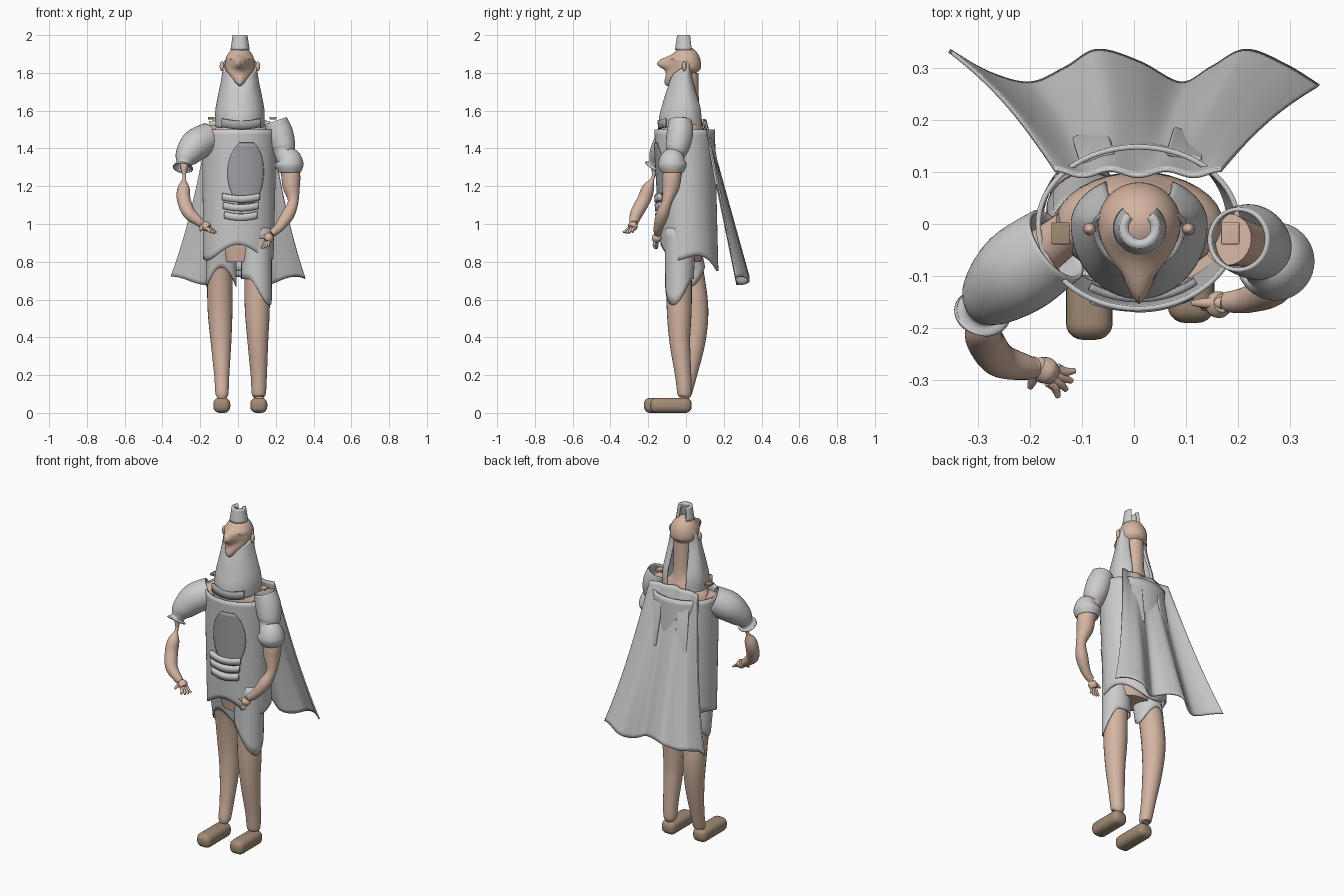
import bpy, bmesh
from math import sin, cos, pi, radians, exp
from mathutils import Vector

if "Cube" in bpy.data.objects:
    bpy.data.objects.remove(bpy.data.objects["Cube"])


def material(name, rgb):
    m = bpy.data.materials.new(name)
    m.diffuse_color = (*rgb, 1)
    m.use_nodes = True
    m.node_tree.nodes["Principled BSDF"].inputs["Base Color"].default_value = m.diffuse_color
    return m


SKIN = material("skin", (0.66, 0.46, 0.36))
SHOE = material("shoe_brown", (0.36, 0.26, 0.18))
DARK = material("dark_grey", (0.36, 0.37, 0.39))


def finish(name, bm, mat=None, thick=0):
    bmesh.ops.recalc_face_normals(bm, faces=bm.faces)
    me = bpy.data.meshes.new(name)
    bm.to_mesh(me)
    bm.free()
    ob = bpy.data.objects.new(name, me)
    bpy.context.collection.objects.link(ob)
    if mat:
        me.materials.append(mat)
    if thick:
        s = ob.modifiers.new("thickness", 'SOLIDIFY')
        s.thickness, s.offset = thick, 0
    bpy.ops.object.select_all(action='DESELECT')
    ob.select_set(True)
    bpy.context.view_layer.objects.active = ob
    bpy.ops.object.shade_smooth_by_angle(angle=radians(40))
    return ob


def sheet(name, f, nu, nv, wrap=False, cap=False, thick=0, mat=None):
    """Surface f(u, v); u may wrap into a tube, cap closes its two ends."""
    bm = bmesh.new()
    cols = nu if wrap else nu + 1
    g = [[bm.verts.new(f(i / nu, j / nv)) for i in range(cols)] for j in range(nv + 1)]
    for j in range(nv):
        for i in range(nu):
            k = (i + 1) % cols
            bm.faces.new((g[j][i], g[j][k], g[j + 1][k], g[j + 1][i]))
    if cap:
        bm.faces.new(g[0])
        bm.faces.new(g[-1])
    return finish(name, bm, mat, thick)


def spline(pts, t):
    """Smooth curve through points of any dimension, t in 0..1."""
    n = len(pts) - 1
    i = min(int(t * n), n - 1)
    s = t * n - i
    p = [pts[min(max(i + k, 0), n)] for k in (-1, 0, 1, 2)]
    return [0.5 * (2 * b + (c - a) * s + (2 * a - 5 * b + 4 * c - d) * s * s
                   + (3 * b - a - 3 * c + d) * s ** 3) for a, b, c, d in zip(*p)]


def limb(name, pts, mat=None, thick=0, sides=24):
    """Round tube through (x, y, z, radius) points."""
    def f(u, v):
        p = spline(pts, v)
        d = Vector(spline(pts, min(v + .01, 1))[:3]) - Vector(spline(pts, max(v - .01, 0))[:3])
        a = d.cross(Vector((0, 1, 0))).normalized()
        b = d.cross(a).normalized()
        return Vector(p[:3]) + max(p[3], .003) * (a * cos(2 * pi * u) + b * sin(2 * pi * u))
    return sheet(name, f, sides, 6 * (len(pts) - 1), True, not thick, thick, mat)


def ball(name, c, r, mat=None, shape=None):
    bm = bmesh.new()
    bmesh.ops.create_uvsphere(bm, u_segments=40, v_segments=28, radius=1)
    for v in bm.verts:
        v.co = Vector([a * b for a, b in zip(v.co, r)])
        if shape:
            shape(v.co)
        v.co += Vector(c)
    return finish(name, bm, mat)


def block(name, c, size, bevel, mat=None, tilt=0):
    bm = bmesh.new()
    bmesh.ops.create_cube(bm, size=1)
    for v in bm.verts:
        v.co = Vector([a * b for a, b in zip(v.co, size)])
    bmesh.ops.bevel(bm, geom=bm.edges[:], offset=bevel, segments=5, profile=.5, affect='EDGES')
    ob = finish(name, bm, mat)
    ob.location, ob.rotation_euler.x = c, tilt
    return ob


# Legs and shoes
limb("left_leg", [(-.085, -.02, .95, .075), (-.095, .025, .75, .068), (-.095, .052, .55, .066),
                  (-.09, .048, .38, .055), (-.086, .018, .2, .04), (-.085, -.005, .1, .034),
                  (-.085, -.005, .085, .022)], SKIN)
limb("right_leg", [(.09, -.03, .95, .075), (.1, -.036, .75, .068), (.102, -.036, .55, .066),
                   (.105, -.033, .38, .055), (.11, -.015, .2, .043), (.11, -.008, .1, .037),
                   (.11, -.008, .085, .022)], SKIN)
block("left_shoe", (-.086, -.105, .04), (.09, .235, .08), .032, SHOE)
block("right_shoe", (.11, -.08, .04), (.09, .22, .08), .032, SHOE)

# Body under the clothes, and neck
body = [(.01, .0, .8, .1, .08), (.01, .0, .95, .15, .1), (.01, .0, 1.2, .14, .1), (.01, 0, 1.42, .16, .1),
        (.01, 0, 1.5, .155, .095), (.01, .01, 1.55, .1, .075), (.01, .015, 1.62, .055, .055),
        (.01, .015, 1.8, .05, .05)]


def body_f(u, v):
    x, y, z, rx, ry = spline(body, v)
    return x + rx * cos(2 * pi * u), y + ry * sin(2 * pi * u), z


sheet("body", body_f, 32, 40, True, True, mat=SKIN)


# Shorts: two loose tubes with uneven hems
def shorts(cx, cy, cy2, hem):
    def f(u, v):
        t = 2 * pi * u
        z = .98 + (hem(t) - .98) * v
        return cx + .078 * cos(t), cy + (cy2 - cy) * v + (.078 - .005 * v) * sin(t), z
    return f


sheet("left_shorts", shorts(-.088, -.02, .025, lambda t: .72 + .05 * cos(2 * t + pi)), 32, 8, True, thick=.006)
sheet("right_shorts", shorts(.098, -.03, -.034, lambda t: .71 - .14 * max(0, cos(t + .5)) ** 1.5),
      32, 8, True, thick=.006)


# Tunic tube; angle 0 faces the front
def tunic(t, z, out=0):
    k = (1.5 - z) / .65
    c, s = cos(t), sin(t)
    ry = (.163 - .036 * k if c > 0 else .148 + .016 * k) + out
    return .008 - .006 * k + (.192 - .01 * k + out) * s, -ry * c, z


def tunic_f(u, v):
    t = 2 * pi * u
    return tunic(t, 1.5 + (.82 + .04 * cos(t) + .03 * cos(3 * t) - 1.5) * v)


sheet("tunic", tunic_f, 64, 24, True, thick=.01)


# Bands lying on the tunic: collar and three belly straps
def band(name, half, zc, h, out, mat=None, thick=.014):
    return sheet(name, lambda u, v: tunic(.06 + half * (2 * u - 1), zc + h * (v - .5) - .012 * cos(pi * (u - .5)), out),
                 20, 2, thick=thick, mat=mat)


band("collar", .64, 1.536, .045, -.022, DARK)
for i, z in enumerate((1.145, 1.098, 1.048)):
    band("belly_strap_%d" % (i + 1), .5 - .03 * i, z, .036, .012, thick=.026)


# Dark chest patch
def patch(u, v):
    w = .1 + .42 * sin(pi * min(max(v, .02), .98)) ** .5
    return tunic(.2 + w * (2 * u - 1), 1.11 + .32 * v, .008)


sheet("chest_patch", patch, 16, 16, thick=.006, mat=DARK)


# Hood: wraps the neck, open at the back
hood_p = [(.085, .085, .03), (.095, .105, .03), (.112, .122, .055), (.126, .137, .085), (.124, .14, .09)]


def hood(u, v):
    rx, rf, rb = spline(hood_p, v)
    t = radians(150) * (2 * u - 1)
    top = 1.8 - .06 * cos(t) + (.04 if abs(u - .5) > .15 else .04 * abs(u - .5) / .15)
    return .01 + rx * sin(t), -(rf if cos(t) > 0 else rb) * cos(t), top + (1.51 - top) * v


sheet("hood", hood, 48, 24, thick=.01)


# Head with long pointed nose
def face(co):
    x, y, z = co
    if y < 0:
        w = .018 + .25 * max(0, .03 - z) * (z > -.06)
        co.y -= .075 * exp(-(x / .032) ** 2) * exp(-((z - .008) / .035) ** 2)
        co.y -= .012 * exp(-((z - .035) / .012) ** 2)
    if z < -.02:
        k = min(1, (-.02 - z) / .08)
        co.x *= 1 - .5 * k
        co.y -= .088 * k
        co.z -= .01 * k


ball("head", (.01, 0, 1.84), (.08, .08, .1), SKIN, face)
for s, n in ((-1, "left"), (1, "right")):
    ball(n + "_ear", (.01 + .095 * s, -.01, 1.835), (.012, .012, .026), SKIN)

# Topknot: tapered shell open at the back
def knot(u, v):
    t = radians(140) * (2 * u - 1)
    r = .042 - .012 * v
    return .011 + r * sin(t), -.008 - r * cos(t), 1.92 + .08 * v


sheet("topknot", knot, 36, 6, thick=.018)

# Arms
limb("left_arm", [(-.12, -.01, 1.49, .04), (-.22, -.09, 1.41, .045), (-.28, -.155, 1.32, .025),
                  (-.285, -.175, 1.245, .009), (-.288, -.2, 1.19, .032), (-.287, -.222, 1.13, .036),
                  (-.26, -.26, 1.06, .034), (-.21, -.275, 1.015, .025), (-.19, -.275, 1.0, .02)], SKIN)
limb("right_arm", [(.18, -.03, 1.5, .05), (.235, -.045, 1.38, .042), (.275, -.07, 1.28, .05),
                   (.282, -.08, 1.2, .046), (.292, -.1, 1.12, .028), (.265, -.125, 1.05, .034),
                   (.22, -.145, .985, .026), (.18, -.15, .95, .02)], SKIN)
limb("left_sleeve", [(-.15, -.04, 1.46, .075), (-.22, -.09, 1.42, .08), (-.27, -.135, 1.36, .06),
                     (-.288, -.16, 1.315, .034), (-.292, -.17, 1.298, .052)], thick=.008, sides=40)
limb("right_sleeve", [(.2, -.03, 1.545, .058), (.222, -.032, 1.48, .066), (.24, -.045, 1.41, .06),
                      (.246, -.058, 1.37, .048), (.268, -.07, 1.34, .064), (.272, -.072, 1.31, .071),
                      (.272, -.072, 1.275, .056)], thick=.008, sides=40)


# Hands: palm, four fingers, thumb
def hand(side, wrist, tip, spread, thumb):
    w, t, sp = Vector(wrist), Vector(tip), Vector(spread)
    mid = w.lerp(t, .45)
    limb(side + "_palm", [(*w, .018), (*w.lerp(mid, .5), .026), (*mid, .02)], SKIN)
    for i in range(4):
        o = sp * (i - 1.5)
        e = t + o * 1.2 - (t - w) * .08 * abs(i - 1.5)
        limb("%s_finger_%d" % (side, i + 1), [(*(mid + o * .7), .008), (*(mid.lerp(e, .5) + o * .1), .009),
                                              (*e, .005)], SKIN, sides=10)
    limb(side + "_thumb", [(*w, .012), (*w.lerp(Vector(thumb), .6), .01), (*thumb, .005)], SKIN, sides=10)


hand("left", (-.185, -.272, 1.0), (-.122, -.312, .95), (-.009, -.014, .0), (-.2, -.315, .965))
hand("right", (.17, -.152, .945), (.138, -.165, .868), (.012, -.006, .003), (.112, -.152, .925))

# Cape: flat at the shoulders, flaring into folds at the hem
hem = [(-.355, .333), (-.28, .29), (-.2, .27), (-.13, .3), (-.07, .333), (.01, .31), (.09, .27), (.15, .3),
       (.215, .333), (.29, .305), (.355, .265)]


def cape(u, v):
    x, y = spline(hem, u)
    k = .75 * v + .25 * v ** 3
    top = Vector((.008 + .32 * (u - .5), .098 + .006 * cos(6 * pi * u), 1.555 - .02 * abs(u - .5)))
    p = top.lerp(Vector((x, y, .7)), v)
    p.x = top.x + (x - top.x) * k
    p.z -= .022 * v * cos(4.4 * pi * (u - .24))
    return p


sheet("cape", cape, 80, 40, thick=.008)

# Back straps showing through the cape, and shoulder tabs
for s, n in ((-1, "left"), (1, "right")):
    st = block(n + "_back_strap", (.012 + .09 * s, .15, 1.33), (.07, .016, .25), .006, tilt=radians(10))
    st.rotation_euler.z = -.3 * s
    block(n + "_shoulder_tab", (.022 + .163 * s, -.018, 1.56), (.035, .042, .012), .002, SHOE if s < 0 else SKIN)
